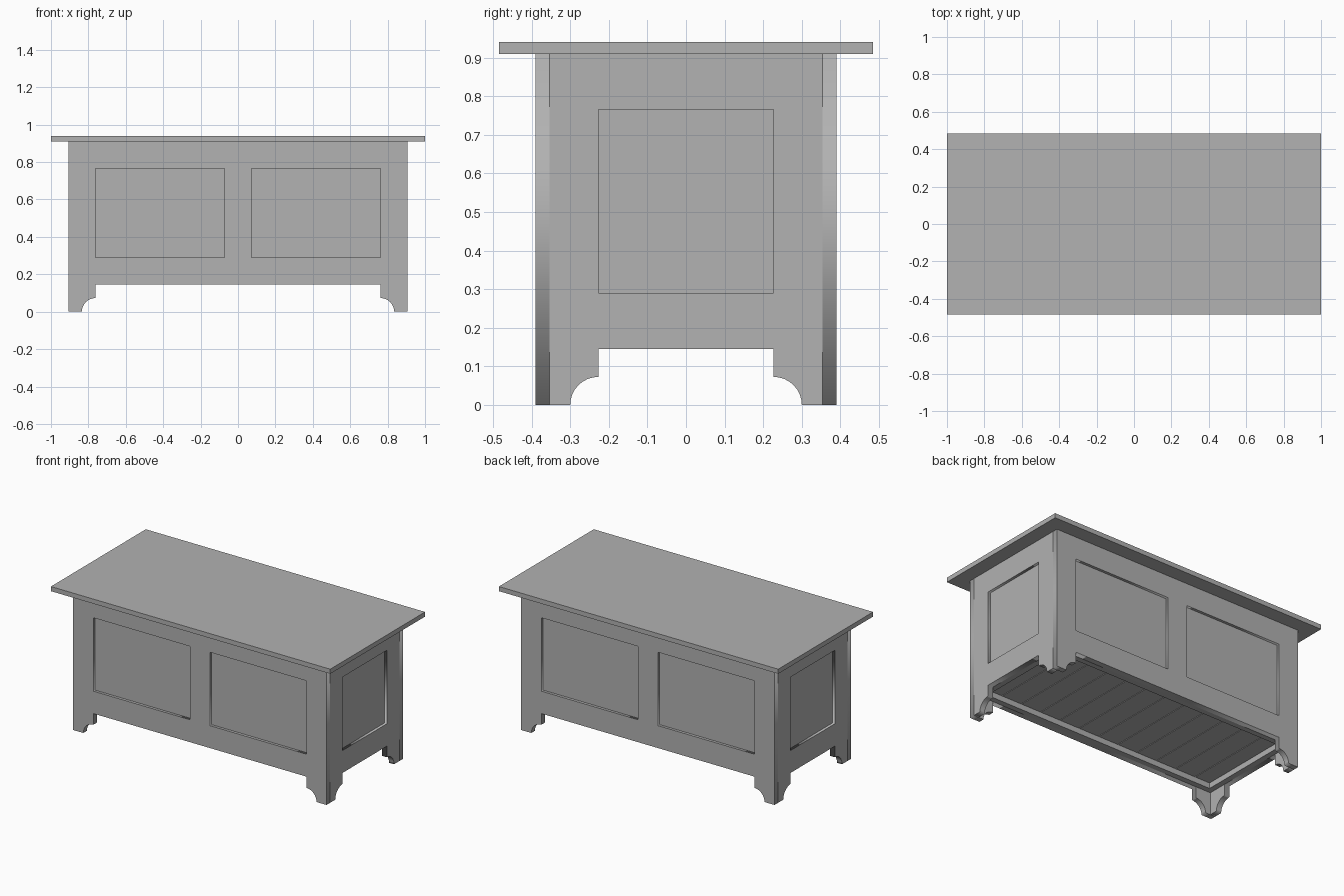
import bpy
import math
from mathutils import Matrix

cube = bpy.data.objects.get("Cube")
if cube:
    bpy.data.objects.remove(cube, do_unlink=True)

HALF_X, HALF_Y = 0.907, 0.39      # chest body
WALL, RECESS = 0.036, 0.018       # wall thickness and panel depth
RAIL, BODY_TOP, TOP = 0.145, 0.91, 0.94
PANEL_LOW, PANEL_HIGH = 0.29, 0.765
FOOT_R = 0.073

grey = bpy.data.materials.new("plain_grey")
grey.use_nodes = True
grey.diffuse_color = (0.445, 0.445, 0.445, 1)
grey.node_tree.nodes["Principled BSDF"].inputs["Base Color"].default_value = grey.diffuse_color


def add(name, mesh, matrix=Matrix()):
    obj = bpy.data.objects.new(name, mesh)
    obj.matrix_world = matrix
    mesh.materials.clear()
    mesh.materials.append(grey)
    bpy.context.collection.objects.link(obj)
    return obj


def box(name, low, high):
    corners = [(x, y, z) for x in (low[0], high[0])
               for y in (low[1], high[1]) for z in (low[2], high[2])]
    faces = [(0, 1, 3, 2), (4, 6, 7, 5), (0, 4, 5, 1),
             (2, 3, 7, 6), (0, 2, 6, 4), (1, 5, 7, 3)]
    mesh = bpy.data.meshes.new(name)
    mesh.from_pydata(corners, [], faces)
    return add(name, mesh)


def cut_board(name, loops, depth, matrix):
    """Flat board from closed outlines; inner outlines become openings."""
    curve = bpy.data.curves.new(name + "_outline", "CURVE")
    curve.dimensions = "2D"
    curve.fill_mode = "BOTH"
    curve.extrude = depth / 2
    for loop in loops:
        spline = curve.splines.new("POLY")
        spline.points.add(len(loop) - 1)
        for point, (u, v) in zip(spline.points, loop):
            point.co = (u, v, 0, 1)
        spline.use_cyclic_u = True
    helper = bpy.data.objects.new(name + "_outline", curve)
    bpy.context.collection.objects.link(helper)
    bpy.context.view_layer.update()
    graph = bpy.context.evaluated_depsgraph_get()
    mesh = bpy.data.meshes.new_from_object(helper.evaluated_get(graph))
    bpy.data.objects.remove(helper, do_unlink=True)
    bpy.data.curves.remove(curve)
    return add(name, mesh, matrix)


def rect(u0, u1):
    return [(u0, PANEL_LOW), (u1, PANEL_LOW), (u1, PANEL_HIGH), (u0, PANEL_HIGH)]


def wall(name, half, inner, panels, distance, angle):
    """Framed wall with scalloped feet, turned to face its side."""
    foot = []
    for i in range(9):
        a = i * math.pi / 16
        foot.append((inner + FOOT_R * math.cos(a), FOOT_R * math.sin(a)))
    right = [(half, BODY_TOP), (half, 0)] + foot + [(inner, RAIL)]
    outline = right + [(-u, v) for u, v in reversed(right)]
    turn = Matrix.Rotation(angle, 4, "Z")
    upright = Matrix.Rotation(math.pi / 2, 4, "X")

    def place(depth):
        return turn @ Matrix.Translation((0, -distance + depth, 0)) @ upright

    cut_board(name + "_frame", [outline] + [rect(*p) for p in panels], WALL, place(WALL / 2))
    for i, p in enumerate(panels):
        cut_board(f"{name}_panel_{i + 1}", [rect(*p)], WALL - RECESS, place((WALL + RECESS) / 2))


# Four framed walls
long_panels = [(-0.762, -0.072), (0.072, 0.762)]
wall("front", HALF_X, 0.762, long_panels, HALF_Y, 0)
wall("back", HALF_X, 0.762, long_panels, HALF_Y, math.pi)
for name, sign in (("left", 1), ("right", -1)):
    wall(name, HALF_Y - WALL, 0.227, [(-0.227, 0.227)], HALF_X, sign * math.pi / 2)

# Lid
box("lid", (-1, -0.485, BODY_TOP), (1, 0.485, TOP))

# Ledgers carrying the floor
in_x, in_y = HALF_X - WALL, HALF_Y - WALL
floor_z = RAIL + WALL
for name, s in (("front", -1), ("back", 1)):
    y0, y1 = sorted((s * in_y, s * (in_y - WALL)))
    box(name + "_ledger", (-in_x, y0, RAIL), (in_x, y1, floor_z))
for name, s in (("right", -1), ("left", 1)):
    x0, x1 = sorted((s * in_x, s * (in_x - WALL)))
    box(name + "_ledger", (x0, WALL - in_y, RAIL), (x1, in_y - WALL, floor_z))

# Floor boards running front to back, with narrow gaps
count, gap = 12, 0.004
step = 2 * in_x / count
for i in range(count):
    x = -in_x + i * step
    box(f"floor_board_{i + 1}", (x + gap / 2, -in_y, floor_z),
        (x + step - gap / 2, in_y, floor_z + RECESS))
